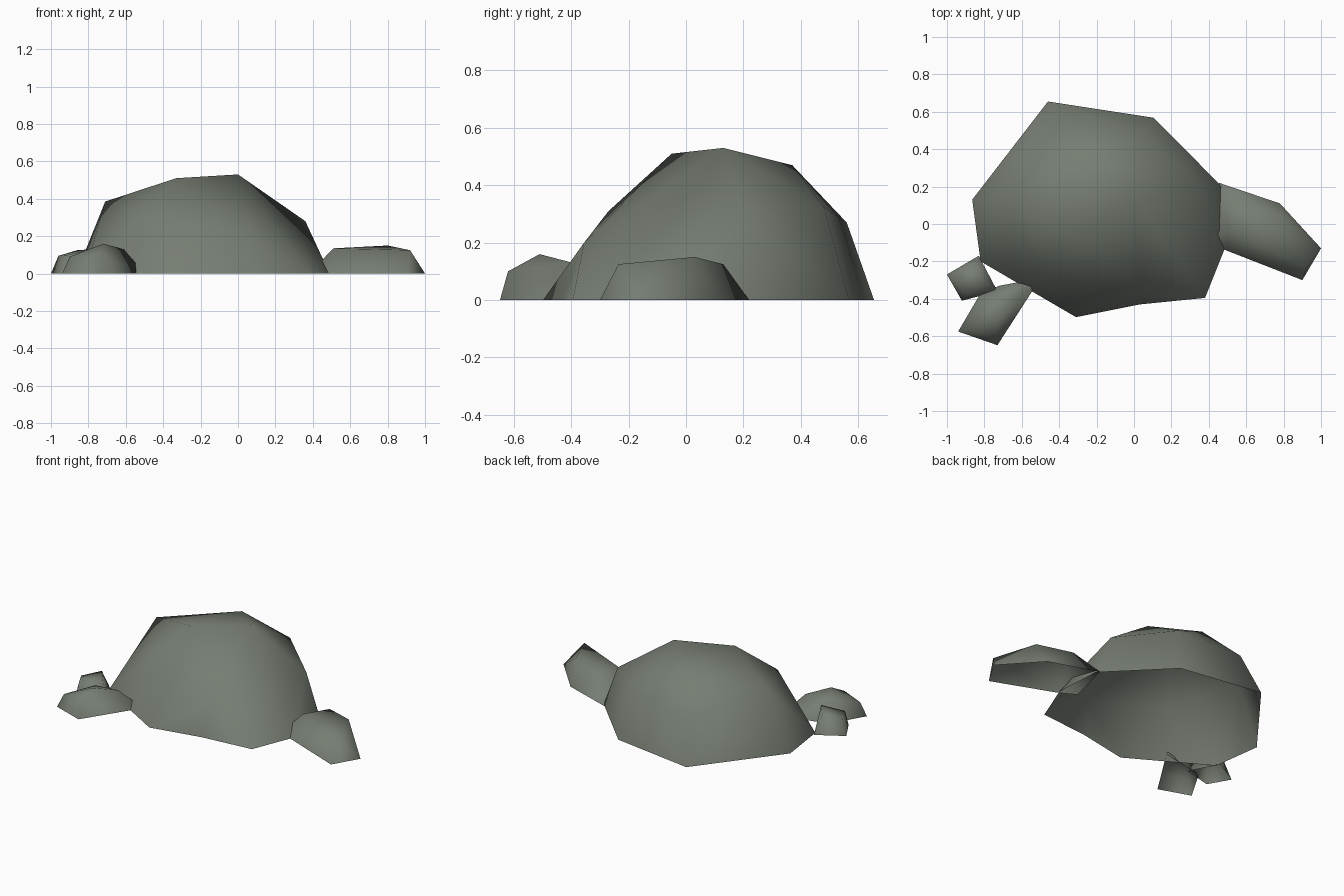
import bpy
import bmesh
from mathutils import Vector

if "Cube" in bpy.data.objects:
    bpy.data.objects.remove(bpy.data.objects["Cube"])

# One mossy grey stone colour
stone = bpy.data.materials.new("grey_green_stone")
stone.diffuse_color = (0.18, 0.205, 0.17, 1.0)
stone.use_nodes = True
stone.node_tree.nodes["Principled BSDF"].inputs["Base Color"].default_value = stone.diffuse_color


def make_rock(name, footprint, crown, notch=None):
    """Smooth faceted rock: hull of a ground outline and a few crown points, open below.
    A notch dents the nearest ground edge inwards."""
    bm = bmesh.new()
    for x, y in footprint:
        bm.verts.new((x, y, 0.0))
    for point in crown:
        bm.verts.new(point)
    hull = bmesh.ops.convex_hull(bm, input=bm.verts[:])
    loose = set(hull["geom_interior"]) | set(hull["geom_unused"])
    bmesh.ops.delete(bm, geom=[v for v in loose if isinstance(v, bmesh.types.BMVert)],
                     context="VERTS")
    bmesh.ops.recalc_face_normals(bm, faces=bm.faces[:])
    # Remove the underside
    bottom = [f for f in bm.faces if all(v.co.z < 0.001 for v in f.verts)]
    bmesh.ops.delete(bm, geom=bottom, context="FACES")
    # Dent in the ground outline
    if notch:
        target = Vector((notch[0], notch[1], 0.0))
        rim = [e for e in bm.edges if e.is_boundary]
        edge = min(rim, key=lambda e: ((e.verts[0].co + e.verts[1].co) / 2 - target).length)
        face = edge.link_faces[0]
        peak = next(v for v in face.verts if v not in edge.verts[:])
        dent = bmesh.utils.edge_split(edge, edge.verts[0], 0.5)[1]
        dent.co = target
        bmesh.utils.face_split(face, dent, peak)
    for f in bm.faces:
        f.smooth = True
    mesh = bpy.data.meshes.new(name)
    bm.to_mesh(mesh)
    bm.free()
    mesh.materials.append(stone)
    obj = bpy.data.objects.new(name, mesh)
    bpy.context.collection.objects.link(obj)
    return obj


# Large central boulder
make_rock("large_boulder",
          [(-0.46, 0.655), (0.105, 0.568), (0.47, 0.20), (0.49, -0.12),
           (0.38, -0.395), (-0.31, -0.498), (-0.82, -0.20), (-0.865, 0.13)],
          [(-0.33, -0.05, 0.51), (0.0, 0.13, 0.53), (-0.23, 0.37, 0.47),
           (-0.71, 0.15, 0.385), (-0.375, 0.56, 0.27), (0.05, 0.48, 0.325),
           (0.36, 0.21, 0.28), (-0.49, -0.27, 0.31), (0.06, -0.355, 0.20)],
          notch=(0.03, -0.43))

# Flat rock on the right
make_rock("right_rock",
          [(0.455, 0.22), (0.78, 0.11), (1.0, -0.13), (0.90, -0.30),
           (0.49, -0.14), (0.38, -0.08)],
          [(0.51, -0.04, 0.135), (0.59, 0.13, 0.125), (0.80, 0.03, 0.15),
           (0.92, -0.235, 0.125)])

# Two small rocks at the front left
make_rock("small_left_rock",
          [(-1.0, -0.27), (-0.83, -0.17), (-0.73, -0.36), (-0.92, -0.41)],
          [(-0.96, -0.29, 0.095), (-0.86, -0.215, 0.125),
           (-0.78, -0.32, 0.13), (-0.91, -0.385, 0.10)])

make_rock("small_front_rock",
          [(-0.94, -0.575), (-0.73, -0.648), (-0.55, -0.348), (-0.50, -0.29),
           (-0.72, -0.33), (-0.82, -0.37)],
          [(-0.72, -0.51, 0.16), (-0.61, -0.395, 0.13), (-0.74, -0.62, 0.10),
           (-0.90, -0.56, 0.09), (-0.78, -0.40, 0.12)])
